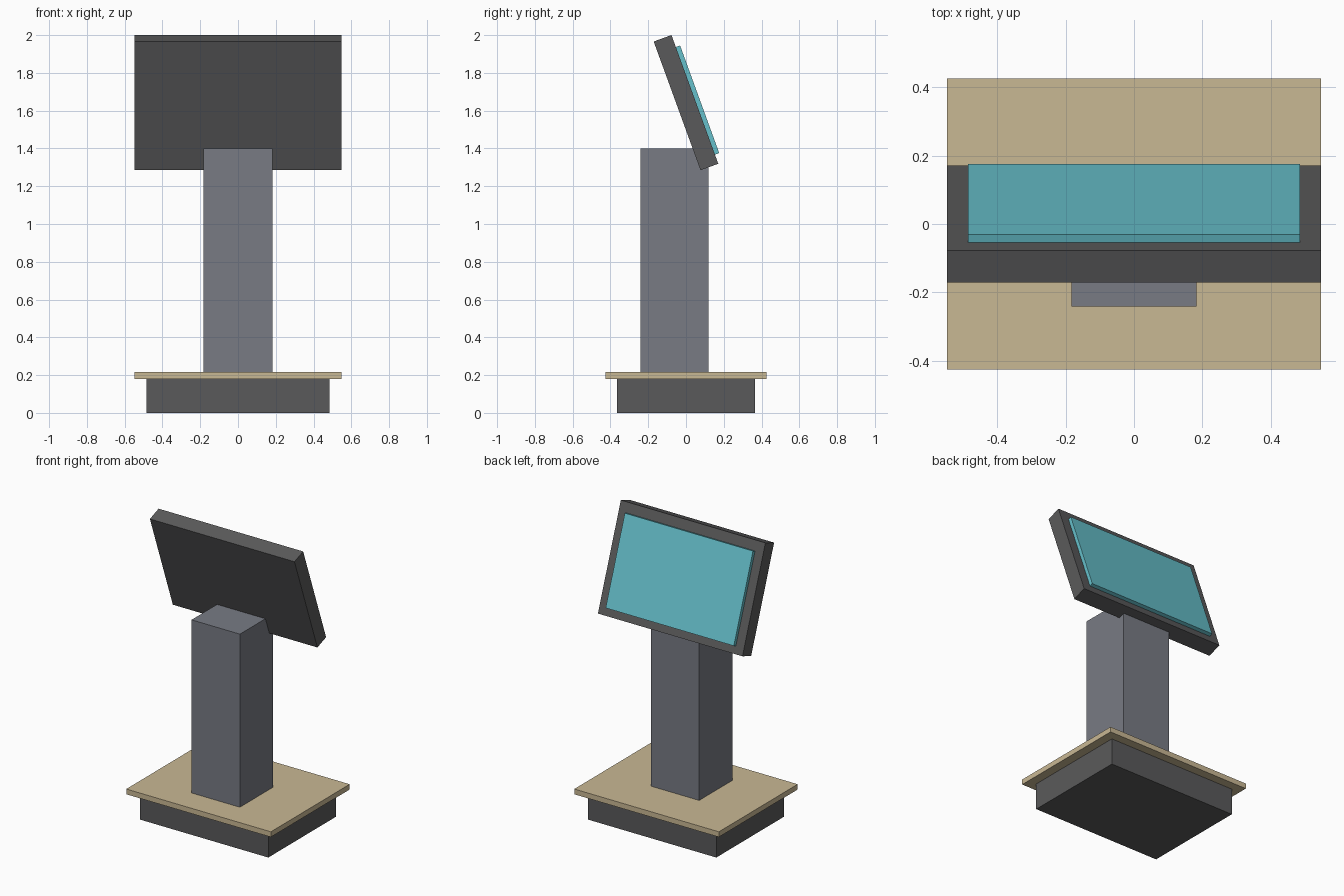
import bpy
import math
from mathutils import Matrix, Vector

cube = bpy.data.objects.get("Cube")
if cube:
    bpy.data.objects.remove(cube, do_unlink=True)


def material(name, rgb):
    mat = bpy.data.materials.new(name)
    mat.use_nodes = True
    colour = (*rgb, 1.0)
    mat.diffuse_color = colour
    mat.node_tree.nodes["Principled BSDF"].inputs["Base Color"].default_value = colour
    return mat


def box(name, size, centre, mat, frame=Matrix()):
    """Add a flat-sided box, placed in the given frame."""
    bpy.ops.mesh.primitive_cube_add(size=1)
    obj = bpy.context.object
    obj.name = name
    obj.data.transform(Matrix.Diagonal((*size, 1)))
    obj.matrix_world = frame @ Matrix.Translation(Vector(centre))
    obj.data.materials.append(mat)
    return obj


dark_grey = material("dark grey", (0.102, 0.102, 0.104))
slate = material("slate grey", (0.188, 0.198, 0.231))
tan = material("tan", (0.584, 0.479, 0.296))
cyan = material("cyan", (0.133, 0.527, 0.597))

# Base: plinth with an overhanging board
box("plinth", (0.97, 0.73, 0.18), (0, 0, 0.09), dark_grey)
box("base_board", (1.094, 0.852, 0.036), (0, 0, 0.198), tan)

# Upright column, set towards the front
box("column", (0.366, 0.36, 1.184), (0, -0.061, 0.808), slate)

# Monitor, tilted so its screen looks up and back
tilt = Matrix.Translation((0, 0, 1.6425)) @ Matrix.Rotation(math.radians(20), 4, "X")
box("monitor_casing", (1.094, 0.1, 0.725), (0, 0, 0), dark_grey, tilt)
box("screen", (0.97, 0.034, 0.606), (0, 0.057, -0.008), cyan, tilt)
